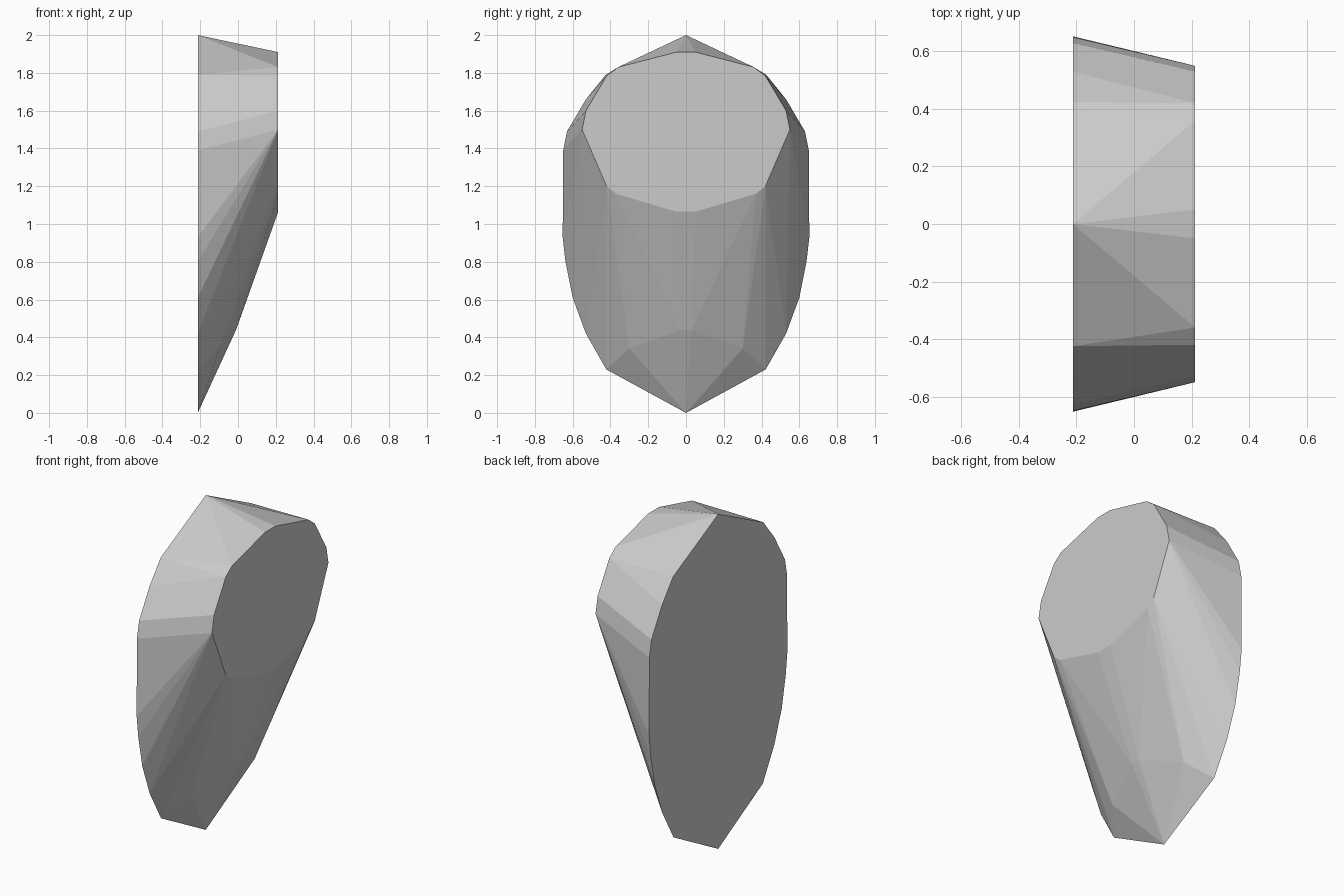
import bpy, bmesh, math

if "Cube" in bpy.data.objects:
    bpy.data.objects.remove(bpy.data.objects["Cube"])

# Half outlines (y, z) of the two flat end faces, mirrored across y = 0
back = [(0, 2.0), (0.425, 1.79), (0.53, 1.66), (0.63, 1.49), (0.65, 1.39),
        (0.653, 0.93), (0.638, 0.8), (0.6, 0.61), (0.53, 0.42), (0.422, 0.23), (0, 0.0)]
front = [(0.05, 1.91), (0.36, 1.83), (0.42, 1.785), (0.53, 1.6), (0.55, 1.5),
         (0.42, 1.2), (0.37, 1.16), (0.05, 1.065)]
# Slight bulge on the sloping underside (x, y, z)
belly = [(-0.01, 0.03, 0.44), (-0.1, 0.3, 0.34)]

points = [(-0.213, y, z) for y, z in back]
points += [(0.213, y, z) for y, z in front] + belly

# Faceted shell: convex skin around both outlines
bm = bmesh.new()
for x, y, z in points:
    for side in ((1, -1) if y else (1,)):
        bm.verts.new((x, y * side, z))
hull = bmesh.ops.convex_hull(bm, input=bm.verts[:])
loose = [v for v in bm.verts if not v.link_faces]
bmesh.ops.delete(bm, geom=loose, context='VERTS')
bmesh.ops.dissolve_limit(bm, angle_limit=math.radians(0.5),
                         verts=bm.verts[:], edges=bm.edges[:])
bmesh.ops.recalc_face_normals(bm, faces=bm.faces[:])

mesh = bpy.data.meshes.new("faceted_shell")
bm.to_mesh(mesh)
bm.free()
shell = bpy.data.objects.new("faceted_shell", mesh)
bpy.context.collection.objects.link(shell)
